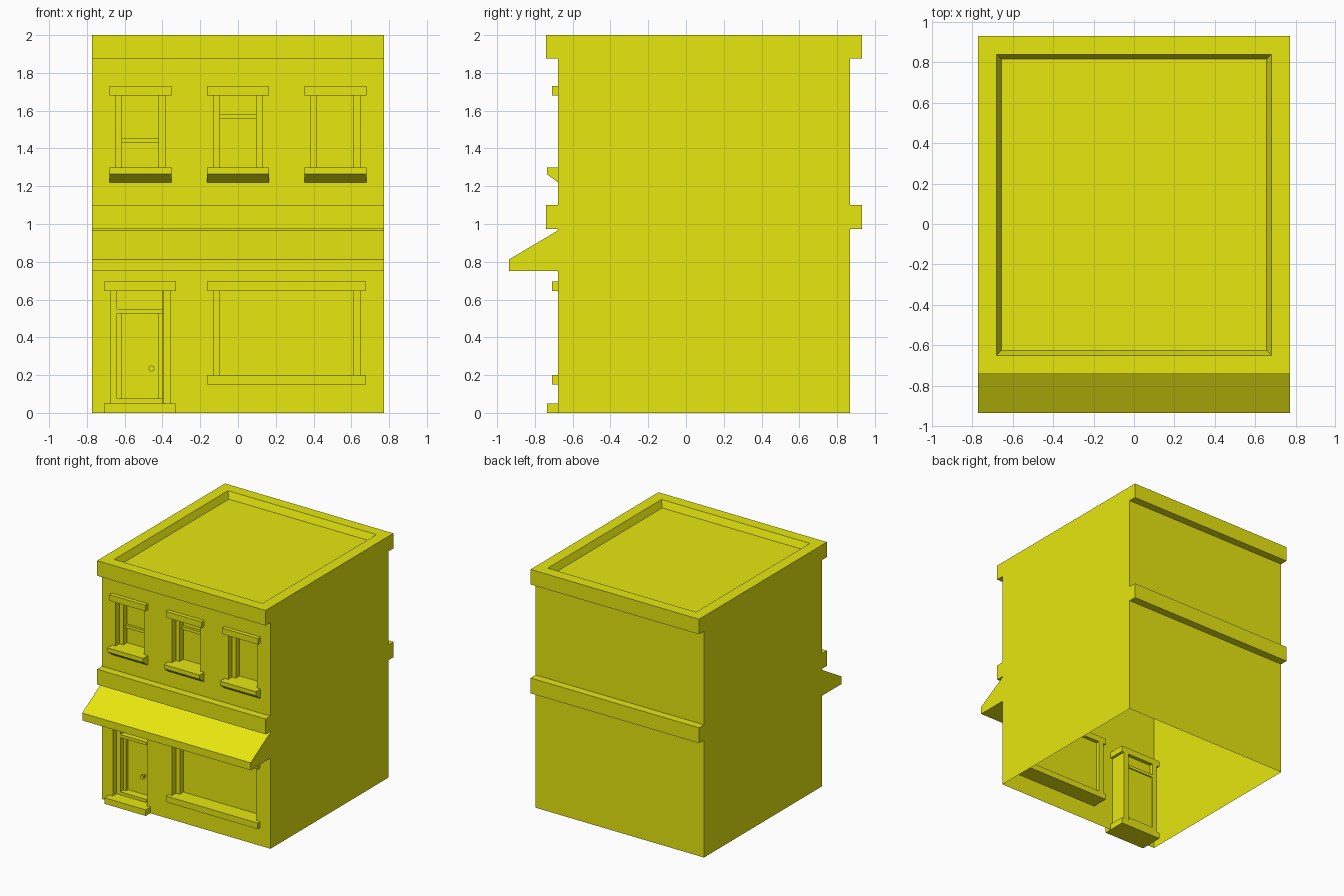
import bpy, bmesh, math
from mathutils import Matrix

cube = bpy.data.objects.get("Cube")
if cube:
    bpy.data.objects.remove(cube, do_unlink=True)

# One flat paint colour
paint = bpy.data.materials.new("yellow_paint")
paint.use_nodes = True
COLOUR = (0.8, 0.8, 0.005, 1)
paint.diffuse_color = COLOUR
paint.node_tree.nodes["Principled BSDF"].inputs["Base Color"].default_value = COLOUR

W, FRONT, BACK = 0.772, -0.677, 0.867      # half width and wall planes
LEDGE_F, LEDGE_B = -0.742, 0.932           # cornice planes
EAVES = 1.875
FRAME, GLASS, INNER = FRONT + 0.05, FRONT + 0.1, FRONT + 0.14
JAMB = 0.035


def finish(name, bm):
    mesh = bpy.data.meshes.new(name)
    bm.to_mesh(mesh)
    bm.free()
    mesh.materials.append(paint)
    obj = bpy.data.objects.new(name, mesh)
    bpy.context.collection.objects.link(obj)
    return obj


def add_box(bm, x0, x1, y0, y1, z0, z1):
    size = Matrix.Diagonal((x1 - x0, y1 - y0, z1 - z0, 1))
    centre = Matrix.Translation(((x0 + x1) / 2, (y0 + y1) / 2, (z0 + z1) / 2))
    return bmesh.ops.create_cube(bm, size=1, matrix=centre @ size)["verts"]


def box(name, *dims):
    bm = bmesh.new()
    add_box(bm, *dims)
    return finish(name, bm)


def prism(name, x0, x1, profile):
    """Extrude a (y, z) profile along x."""
    bm = bmesh.new()
    face = bm.faces.new([bm.verts.new((x0, y, z)) for y, z in profile])
    out = bmesh.ops.extrude_face_region(bm, geom=[face])
    moved = [v for v in out["geom"] if isinstance(v, bmesh.types.BMVert)]
    bmesh.ops.translate(bm, verts=moved, vec=(x1 - x0, 0, 0))
    bmesh.ops.recalc_face_normals(bm, faces=bm.faces)
    return finish(name, bm)


# Openings as (x0, x1, z0, z1)
upper = [(c - 0.131, c + 0.131, 1.30, 1.68) for c in (-0.517, 0, 0.515)]
shop = (-0.13, 0.645, 0.20, 0.645)
door = (-0.675, -0.36, 0.05, 0.645)
openings = upper + [shop, door]

# Wall shell: open at the bottom, with holes in the front
bm = bmesh.new()


def quad(*points):
    bm.faces.new([bm.verts.new(p) for p in points])


for x in (-W, W):
    quad((x, FRONT, 0), (x, BACK, 0), (x, BACK, EAVES), (x, FRONT, EAVES))
quad((W, BACK, 0), (-W, BACK, 0), (-W, BACK, EAVES), (W, BACK, EAVES))
xs = sorted({-W, W} | {x for o in openings for x in o[:2]})
zs = sorted({0, EAVES} | {z for o in openings for z in o[2:]})
for x0, x1 in zip(xs, xs[1:]):
    for z0, z1 in zip(zs, zs[1:]):
        cx, cz = (x0 + x1) / 2, (z0 + z1) / 2
        if not any(a < cx < b and c < cz < d for a, b, c, d in openings):
            quad((x0, FRONT, z0), (x1, FRONT, z0), (x1, FRONT, z1), (x0, FRONT, z1))
bmesh.ops.remove_doubles(bm, verts=bm.verts, dist=0.0001)
bmesh.ops.recalc_face_normals(bm, faces=bm.faces)
bmesh.ops.dissolve_limit(bm, angle_limit=0.01, verts=bm.verts, edges=bm.edges)
finish("walls", bm)

# Roof cornice with sunken roof deck
bm = bmesh.new()
add_box(bm, -W, W, LEDGE_F, LEDGE_B, EAVES, 2)
bmesh.ops.recalc_face_normals(bm, faces=bm.faces)
top = [max(bm.faces, key=lambda f: f.calc_center_median().z)]
bmesh.ops.inset_region(bm, faces=top, thickness=0.13)
bmesh.ops.inset_region(bm, faces=top, thickness=0.033)
bmesh.ops.translate(bm, verts=top[0].verts, vec=(0, 0, -0.055))
finish("roof_cornice", bm)

# Bands between the storeys, and the awning
box("front_band", -W, W, LEDGE_F, FRONT, 0.973, 1.10)
box("back_band", -W, W, BACK, LEDGE_B, 0.973, 1.10)
prism("awning", -W, W, [(FRONT, 0.75), (-0.937, 0.75), (-0.937, 0.812), (FRONT, 0.966)])


def surround(name, x0, x1, z0, z1):
    """Lintel, reveals and jambs around an opening."""
    box(name + "_lintel", x0 - 0.033, x1 + 0.033, FRONT - 0.033, INNER, z1, z1 + 0.05)
    bm = bmesh.new()
    add_box(bm, x0 - 0.01, x0, FRONT + 0.001, INNER, z0, z1)
    add_box(bm, x1, x1 + 0.01, FRONT + 0.001, INNER, z0, z1)
    add_box(bm, x0, x0 + JAMB, FRAME, INNER, z0, z1)
    add_box(bm, x1 - JAMB, x1, FRAME, INNER, z0, z1)
    finish(name + "_frame", bm)


# Upper windows with bracketed sills; sash bars sit at different heights
names = ("right_window", "middle_window", "left_window")
for name, (x0, x1, z0, z1), bar in zip(names, upper, (1.43, 1.555, None)):
    surround(name, x0, x1, z0, z1)
    prism(name + "_sill", x0 - 0.033, x1 + 0.033,
          [(INNER, z0), (FRONT - 0.06, z0), (FRONT - 0.06, z0 - 0.035),
           (FRONT, z0 - 0.08), (INNER, z0 - 0.08)])
    box(name + "_glass", x0 + JAMB, x1 - JAMB, GLASS, GLASS + 0.01, z0, z1)
    if bar:
        box(name + "_sash_bar", x0 + JAMB, x1 - JAMB, GLASS - 0.02, GLASS, bar, bar + 0.025)

# Shop window
x0, x1, z0, z1 = shop
surround("shop_window", *shop)
box("shop_window_sill", x0 - 0.033, x1 + 0.033, FRONT - 0.033, INNER, z0 - 0.05, z0)
box("shop_window_glass", x0 + JAMB, x1 - JAMB, GLASS, GLASS + 0.01, z0, z1)

# Doorway: step, transom, rails and recessed door
x0, x1, z0, z1 = door
surround("door", *door)
box("door_step", x0 - 0.035, x1 + 0.03, FRONT - 0.06, INNER, 0, z0)
a, b = x0 + JAMB, x1 - JAMB - 0.003
box("door_transom_rail", a, b, FRAME, INNER, 0.525, 0.55)
box("door_threshold", a, b, FRAME, INNER, z0, 0.075)
box("transom_glass", a, b, GLASS, GLASS + 0.01, 0.55, z1)
box("door_panel", a, b, GLASS + 0.015, GLASS + 0.03, 0.075, 0.525)
bm = bmesh.new()
add_box(bm, a, a + 0.025, GLASS - 0.01, GLASS + 0.015, 0.075, 0.525)
add_box(bm, b - 0.025, b, GLASS - 0.01, GLASS + 0.015, 0.075, 0.525)
finish("door_stiles", bm)

# Door knob on a short stem
bm = bmesh.new()
turn = Matrix.Rotation(math.pi / 2, 4, "X")
for radius, depth, y in ((0.009, 0.03, GLASS), (0.017, 0.02, GLASS - 0.02)):
    bmesh.ops.create_cone(bm, cap_ends=True, segments=8, radius1=radius, radius2=radius,
                          depth=depth, matrix=Matrix.Translation((-0.458, y, 0.235)) @ turn)
finish("door_knob", bm)
